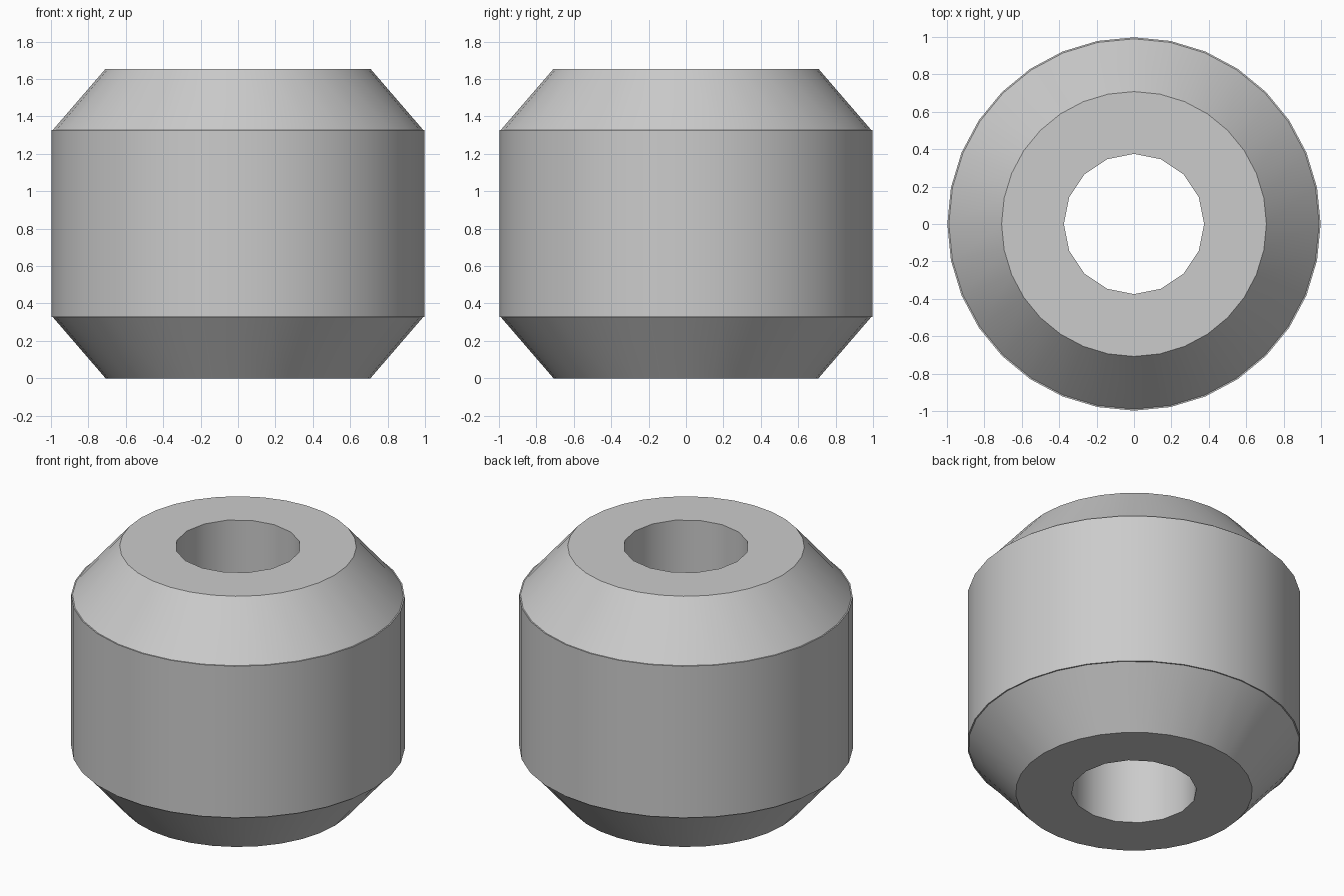
import bpy
import bmesh
from math import sin, cos, pi, radians

cube = bpy.data.objects.get("Cube")
if cube:
    bpy.data.objects.remove(cube, do_unlink=True)

SIDES = 32
HEIGHT = 1.655
CHAMFER = 0.327
BORE = 0.375

grey = bpy.data.materials.new("plain grey")
grey.use_nodes = True
colour = (0.6, 0.6, 0.6, 1)
grey.diffuse_color = colour
grey.node_tree.nodes["Principled BSDF"].inputs["Base Color"].default_value = colour

bm = bmesh.new()


def ring(radius, z, sides):
    return [bm.verts.new((radius * sin(2 * pi * i / sides),
                          radius * cos(2 * pi * i / sides), z))
            for i in range(sides)]


def wall(a, b):
    n = len(a)
    for i in range(n):
        j = (i + 1) % n
        bm.faces.new((a[i], a[j], b[j], b[i]))


def cap(outer, inner):
    # Each bore side meets two outer sides in one flat face
    n = len(inner)
    for i in range(n):
        j = (i + 1) % n
        bm.faces.new((outer[2 * i], outer[2 * i + 1], outer[2 * j],
                      inner[j], inner[i]))


# Outer shell: chamfer, tiny ledge, straight drum, tiny ledge, chamfer
profile = [(0.708, 0), (0.99, CHAMFER), (0.998, CHAMFER),
           (0.998, HEIGHT - CHAMFER), (0.99, HEIGHT - CHAMFER), (0.708, HEIGHT)]
shell = [ring(r, z, SIDES) for r, z in profile]
for a, b in zip(shell, shell[1:]):
    wall(a, b)

# Central bore with half as many sides, and the flat end faces
bore = [ring(BORE, z, SIDES // 2) for z in (0, HEIGHT)]
wall(*bore)
cap(shell[0], bore[0])
cap(shell[-1], bore[1])
bmesh.ops.recalc_face_normals(bm, faces=bm.faces)

mesh = bpy.data.meshes.new("chamfered_bushing")
bm.to_mesh(mesh)
bm.free()
mesh.materials.append(grey)
bushing = bpy.data.objects.new("chamfered_bushing", mesh)
bpy.context.collection.objects.link(bushing)

# Smooth round walls, sharp rims
bpy.ops.object.select_all(action="DESELECT")
bushing.select_set(True)
bpy.context.view_layer.objects.active = bushing
bpy.ops.object.shade_smooth_by_angle(angle=radians(30))
